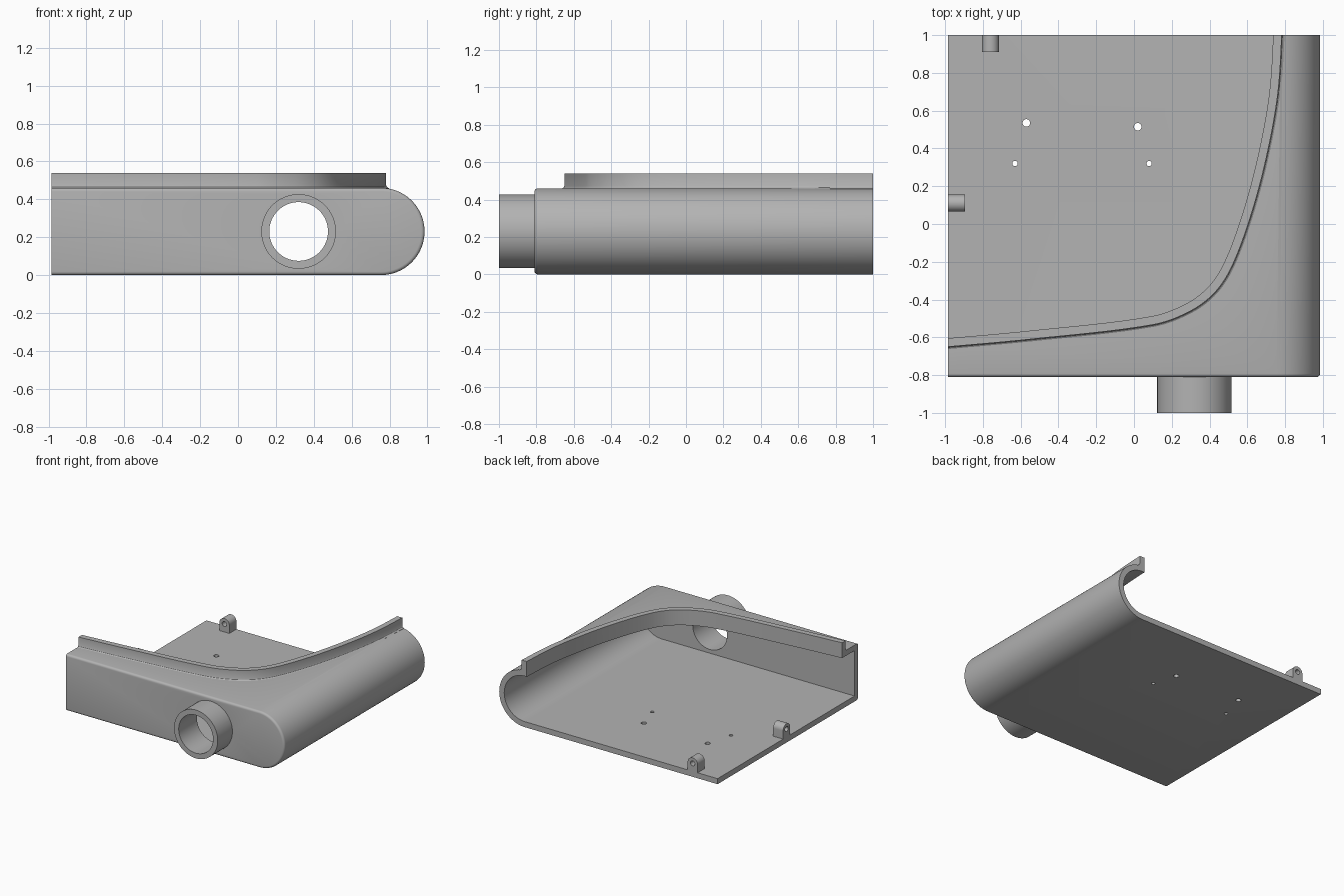
import bpy, bmesh, math
from mathutils import Vector
from mathutils.geometry import interpolate_bezier

if "Cube" in bpy.data.objects:
    bpy.data.objects.remove(bpy.data.objects["Cube"], do_unlink=True)

LEFT, RIGHT, FRONT, BACK = -0.985, 0.985, -0.81, 1.0
HEIGHT, WALL = 0.46, 0.045
OVER = 1.2                     # rough length, trimmed to the open ends later

grey = bpy.data.materials.new("plain grey")
grey.use_nodes = True
grey.diffuse_color = (0.45, 0.45, 0.45, 1)
grey.node_tree.nodes["Principled BSDF"].inputs["Base Color"].default_value = (0.45, 0.45, 0.45, 1)


def make(name, bm):
    bmesh.ops.recalc_face_normals(bm, faces=bm.faces)
    mesh = bpy.data.meshes.new(name)
    bm.to_mesh(mesh)
    bm.free()
    mesh.materials.append(grey)
    obj = bpy.data.objects.new(name, mesh)
    bpy.context.collection.objects.link(obj)
    return obj


def prism(name, points, move, round_front=0):
    """Extrude a closed outline; optionally round the edges of its first cap."""
    bm = bmesh.new()
    cap = bm.faces.new([bm.verts.new(p) for p in points])
    rim = list(cap.edges)
    new = bmesh.ops.extrude_face_region(bm, geom=[cap], use_keep_orig=True)["geom"]
    bmesh.ops.translate(bm, vec=move, verts=[v for v in new if isinstance(v, bmesh.types.BMVert)])
    if round_front:
        bmesh.ops.recalc_face_normals(bm, faces=bm.faces)
        bmesh.ops.bevel(bm, geom=rim, offset=round_front, segments=4, profile=0.5, affect='EDGES')
    return make(name, bm)


def box(name, lo, hi):
    return prism(name, [(lo[0], lo[1], lo[2]), (hi[0], lo[1], lo[2]), (hi[0], hi[1], lo[2]),
                        (lo[0], hi[1], lo[2])], (0, 0, hi[2] - lo[2]))


def rod(name, start, move, radius, sides=64):
    """Cylinder along y or z, given by its start centre and its length vector."""
    ring = []
    for i in range(sides):
        a = math.tau * i / sides
        c, s = radius * math.cos(a), radius * math.sin(a)
        if move[2]:
            off = (c, s, 0)
        elif move[1]:
            off = (c, 0, s)
        else:
            off = (0, c, s)
        ring.append(Vector(start) + Vector(off))
    return prism(name, ring, move)


def combine(target, tool, operation):
    mod = target.modifiers.new("combine", 'BOOLEAN')
    mod.operation, mod.object, mod.solver = operation, tool, 'EXACT'
    bpy.context.view_layer.objects.active = target
    bpy.ops.object.modifier_apply(modifier=mod.name)
    bpy.data.objects.remove(tool, do_unlink=True)


def smooth(obj):
    bpy.ops.object.select_all(action='DESELECT')
    obj.select_set(True)
    bpy.context.view_layer.objects.active = obj
    bpy.ops.object.shade_smooth_by_angle(angle=math.radians(30))


def shell_outline(inset, y):
    """Flat on the open side, half round on the closed side."""
    r, cx = HEIGHT / 2 - inset, RIGHT - HEIGHT / 2
    arc = [(cx + r * math.cos(a), y, HEIGHT / 2 + r * math.sin(a))
           for a in (math.pi * (i / 40 - 0.5) for i in range(41))]
    return [(-OVER, y, inset)] + arc + [(-OVER, y, HEIGHT - inset)]


# Curved edge of the opening, as a smooth path
knots = [Vector(p) for p in ((-1.2, -0.668), (-0.985, -0.65), (-0.55, -0.61), (0.1, -0.533),
                             (0.3, -0.46), (0.43, -0.36), (0.52, -0.22), (0.62, 0.05),
                             (0.7, 0.35), (0.76, 0.68), (0.782, 1.0), (0.785, 1.2))]
path = []
for i in range(1, len(knots) - 2):
    a, b, c, d = knots[i - 1:i + 3]
    span = (c - b).length
    ta = (c - a).normalized() * span / 3
    tb = (d - b).normalized() * span / 3
    path += interpolate_bezier(b, b + ta, c - tb, c, 9)[:-1]
path = [knots[0]] + [Vector(p[:2]) for p in path] + knots[-2:]


def offset_path(amount):
    """Shift the path outwards, towards the closed corner."""
    out = []
    for i, p in enumerate(path):
        t = (path[min(i + 1, len(path) - 1)] - path[max(i - 1, 0)]).normalized()
        out.append(p + Vector((t.y, -t.x)) * amount)
    return out


# Outer body with rounded front edges
body = prism("housing", shell_outline(0, FRONT), (0, OVER - FRONT, 0), 0.018)

# Raised lip with a small fillet at its foot
section = [(-0.06, 0.425), (-0.06, 0.54), (0, 0.54), (0, 0.474), (0.004, 0.465),
           (0.015, 0.458), (0.015, 0.425)]
bm = bmesh.new()
rails = [[bm.verts.new((p.x, p.y, z)) for p in offset_path(o)] for o, z in section]
for k, rail in enumerate(rails):
    nxt = rails[(k + 1) % len(rails)]
    for i in range(len(path) - 1):
        bm.faces.new((rail[i], rail[i + 1], nxt[i + 1], nxt[i]))
for end in (0, -1):
    bm.faces.new([rail[end] for rail in rails])
combine(body, make("lip", bm), 'UNION')

# Hollow, top opening and the two open sides
hollow = prism("hollow", [(x * 1.1 if x < -1 else x, y, z) for x, y, z in
                          shell_outline(WALL, FRONT + WALL)], (0, 3, 0))
combine(body, hollow, 'DIFFERENCE')
inner = [(p.x, p.y, 0.3) for p in offset_path(-WALL)]
inner = [(-1.5, inner[0][1], 0.3)] + inner + [(inner[-1][0], 1.5, 0.3), (-1.5, 1.5, 0.3)]
combine(body, prism("opening", inner, (0, 0, 0.5)), 'DIFFERENCE')
combine(body, box("trim_back", (-2, BACK, -1), (2, 2, 1)), 'DIFFERENCE')
combine(body, box("trim_side", (-2, -2, -1), (LEFT, 2, 1)), 'DIFFERENCE')

# Round spout through the front wall
combine(body, rod("spout", (0.32, -1, 0.23), (0, 0.21, 0), 0.197), 'UNION')
combine(body, rod("bore", (0.32, -1.1, 0.23), (0, 0.5, 0), 0.155), 'DIFFERENCE')

# Screw holes in the floor
for x, y, r in ((-0.57, 0.535, 0.02), (0.02, 0.515, 0.02), (-0.63, 0.32, 0.014), (0.08, 0.32, 0.014)):
    combine(body, rod("screw_hole", (x, y, -0.1), (0, 0, 0.2), r, 24), 'DIFFERENCE')
smooth(body)


# Round-topped hinge lugs on the open edges
def lug(name, centre, along):
    r, axis_z, depth = 0.045, 0.11, 0.09
    side = Vector((abs(along.y), abs(along.x), 0))
    up = Vector((0, 0, 1))
    base = Vector(centre)
    outline = [base + side * r + up * (WALL - 0.005)]
    outline += [base + side * r * math.cos(a) + up * (axis_z + r * math.sin(a))
                for a in (math.pi * i / 20 for i in range(21))]
    outline += [base - side * r + up * (WALL - 0.005)]
    obj = prism(name, outline, along * depth)
    combine(obj, rod("pin_hole", base + up * axis_z - along * 0.05, along * 0.2, 0.02, 24), 'DIFFERENCE')
    smooth(obj)


lug("back_lug", (-0.76, BACK, 0), Vector((0, -1, 0)))
lug("side_lug", (LEFT, 0.11, 0), Vector((1, 0, 0)))
